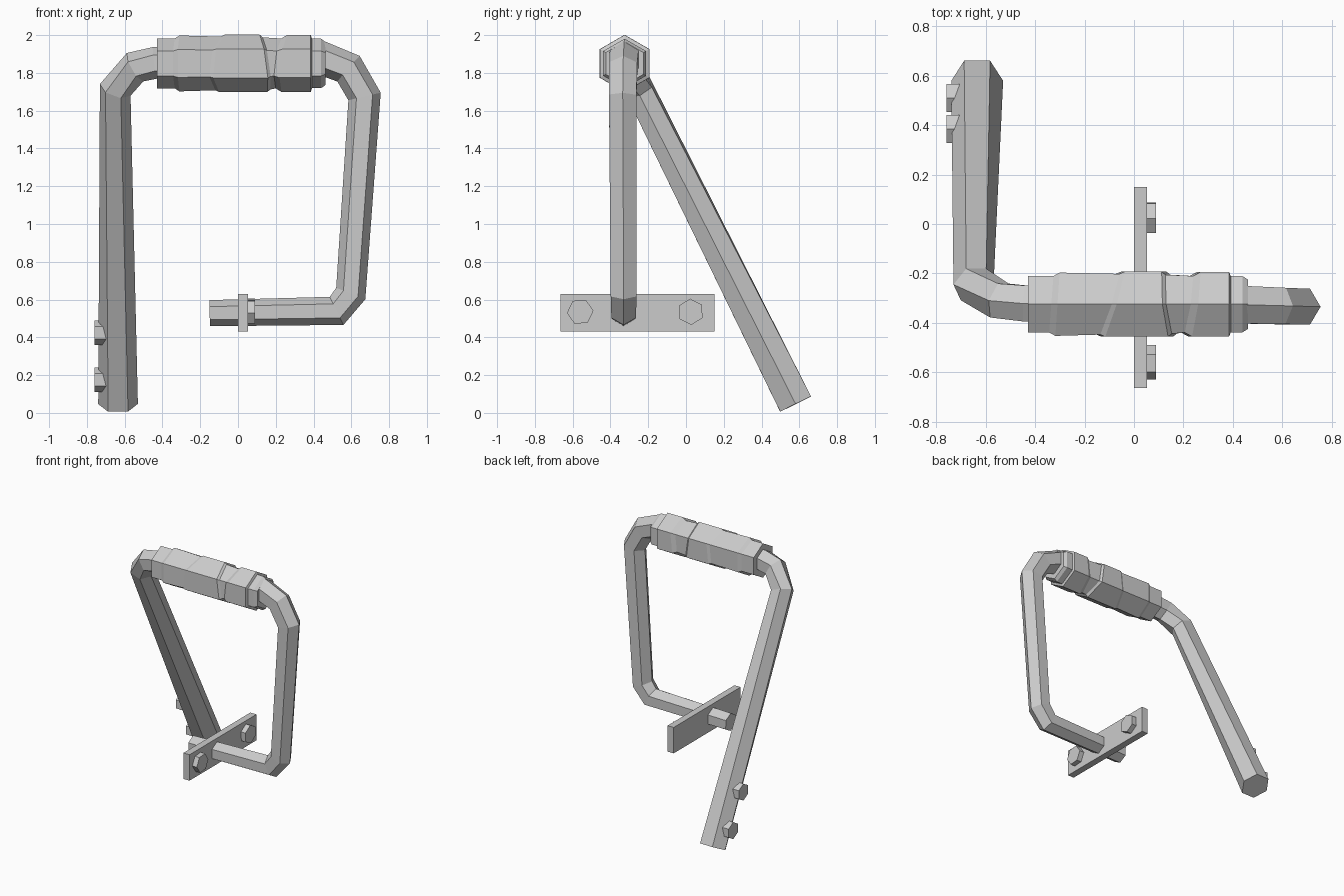
import bpy, bmesh, math
from mathutils import Vector

if "Cube" in bpy.data.objects:
    bpy.data.objects.remove(bpy.data.objects["Cube"])


def make_object(name, bm):
    bmesh.ops.recalc_face_normals(bm, faces=bm.faces[:])
    mesh = bpy.data.meshes.new(name)
    bm.to_mesh(mesh)
    bm.free()
    obj = bpy.data.objects.new(name, mesh)
    bpy.context.collection.objects.link(obj)
    return obj


def loft(name, rings):
    """Skin a list of equal-length rings and cap both ends."""
    bm = bmesh.new()
    rows = [[bm.verts.new(p) for p in ring] for ring in rings]
    n = len(rows[0])
    for a, b in zip(rows, rows[1:]):
        for i in range(n):
            j = (i + 1) % n
            bm.faces.new((a[i], a[j], b[j], b[i]))
    bm.faces.new(rows[0][::-1])
    bm.faces.new(rows[-1])
    return make_object(name, bm)


def tube(name, path):
    """Hexagonal mitred tube; path points are (x, y, z, radius)."""
    pts = [Vector(p[:3]) for p in path]
    rings = []
    for i, c in enumerate(pts):
        r = path[i][3]
        d_in = (c - pts[max(i - 1, 0)]).normalized() if i else None
        d_out = (pts[i + 1] - c).normalized() if i < len(pts) - 1 else None
        t = ((d_in or d_out) + (d_out or d_in)).normalized()
        miter = 1 / t.dot(d_in or d_out)
        y = Vector((0, 1, 0))
        b = (y - t * y.dot(t)).normalized()
        n = b.cross(t)
        rings.append([c + n * (r * miter * math.cos(k * math.pi / 3))
                      + b * (r * math.sin(k * math.pi / 3)) for k in range(6)])
    return loft(name, rings)


def bolt(name, x0, x1, y, z, r, turn):
    """Hexagonal bolt head lying along x."""
    angles = [math.radians(turn + 60 * k) for k in range(6)]
    return loft(name, [[(x, y + r * math.cos(a), z + r * math.sin(a))
                        for a in angles] for x in (x0, x1)])


# Bent bar: tapered rear leg, top rail, front post and lower foot
tube("bent_bar", [
    (-0.635, 0.58, 0.047, 0.105), (-0.650, -0.245, 1.71, 0.082),
    (-0.545, -0.31, 1.83, 0.082), (-0.44, -0.322, 1.853, 0.084),
    (0.44, -0.327, 1.88, 0.088), (0.585, -0.332, 1.822, 0.085),
    (0.67, -0.335, 1.675, 0.084), (0.597, -0.33, 0.632, 0.079),
    (0.522, -0.33, 0.54, 0.075), (-0.15, -0.33, 0.528, 0.069)])

# Wrapped grip: (x, radius, slant along y, slant along z)
grip_profile = [
    (-0.43, 0.132, 0, 0), (-0.335, 0.132, 0.01, 0),
    (-0.31, 0.148, 0.01, 0), (-0.105, 0.142, 0.045, 0.015),
    (-0.085, 0.152, 0.045, 0.015), (0.135, 0.152, -0.015, -0.02),
    (0.15, 0.138, -0.015, -0.02), (0.215, 0.132, 0.02, 0.015),
    (0.245, 0.151, 0.02, 0.015), (0.385, 0.151, 0, 0),
    (0.392, 0.131, 0, 0), (0.44, 0.131, 0, 0), (0.462, 0.115, 0, 0)]
grip_rings = []
for x, r, sy, sz in grip_profile:
    ring = []
    for k in range(6):
        a = math.radians(90 + 60 * k)
        c, s = math.cos(a), math.sin(a)
        ring.append((x + sy * c + sz * s, -0.325 + r * c, 1.85 + r * s))
    grip_rings.append(ring)
loft("wrapped_grip", grip_rings)

# Mounting plate
loft("mounting_plate", [[(x, -0.665, 0.43), (x, 0.15, 0.43),
                         (x, 0.15, 0.63), (x, -0.665, 0.63)]
                        for x in (0.0, 0.052)])

# Bolt heads on the plate and on the rear leg
bolt("plate_bolt_front", 0.04, 0.09, -0.56, 0.535, 0.07, 4)
bolt("plate_bolt_back", 0.04, 0.09, 0.025, 0.535, 0.07, 33)
bolt("leg_bolt_lower", -0.76, -0.69, 0.51, 0.175, 0.065, 90)
bolt("leg_bolt_upper", -0.76, -0.69, 0.385, 0.424, 0.065, 90)
